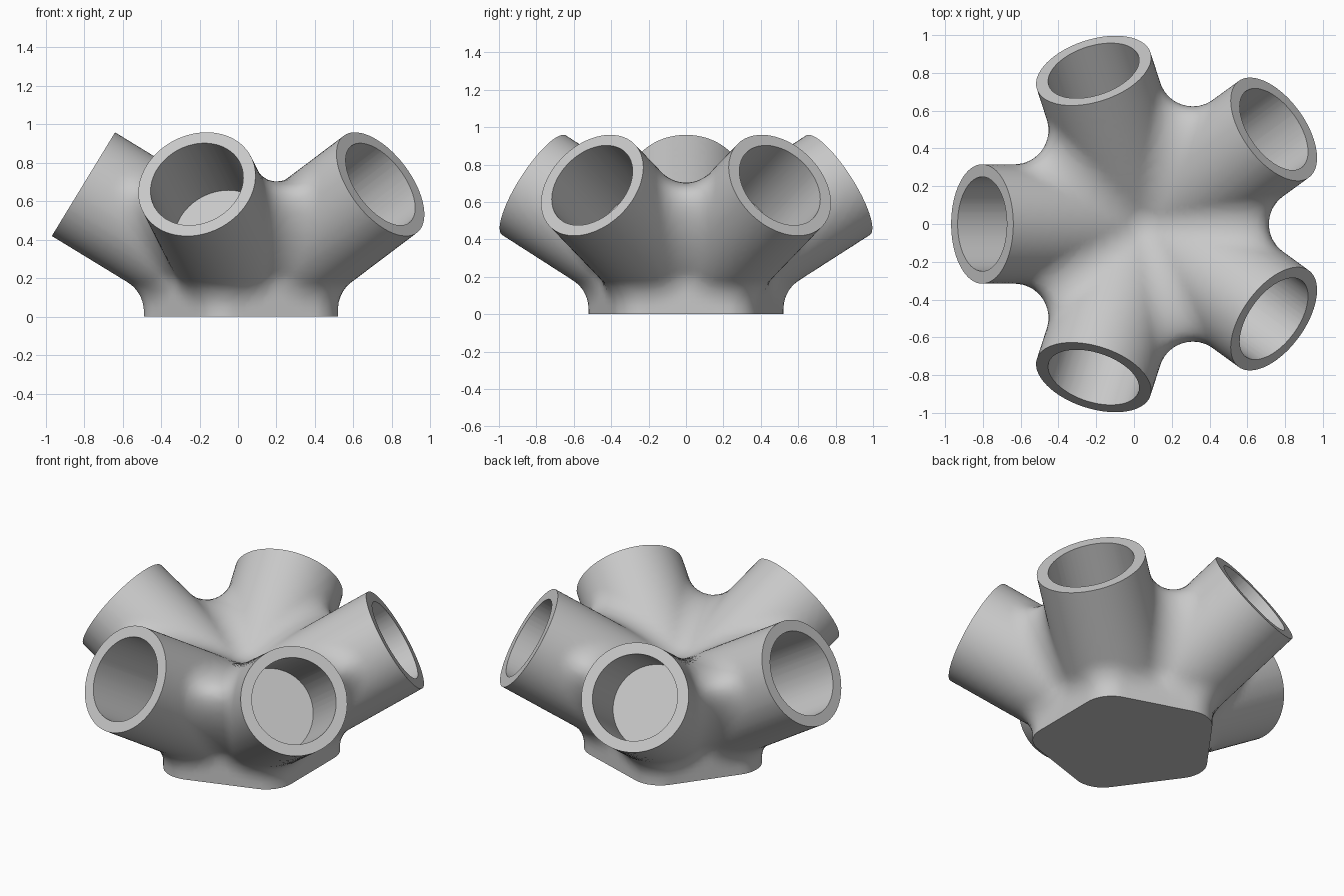
import bpy, bmesh, math
from mathutils import Vector

cube = bpy.data.objects.get("Cube")
if cube:
    bpy.data.objects.remove(cube, do_unlink=True)

# Main dimensions
OUTER, BORE = 0.316, 0.25      # tube radii
LENGTH, FLOOR = 1.0, 0.53      # rim and bore floor, measured along the tube axis
TILT = math.radians(31.4)
FILLET = 0.18                  # rolling-ball radius of all blends
FOOT, CORNER, FOOT_TOP = 0.296, 0.174, 0.15
STEP = 0.031
HUB = Vector((0, 0, 0.168))
SECTOR = math.tau / 5
AXES = [Vector((math.cos(a) * math.cos(TILT), math.sin(a) * math.cos(TILT), math.sin(TILT)))
        for a in [SECTOR * (i + 0.5) for i in range(5)]]


def tube_distance(p, axis):
    """Distance and direction from a round tube that starts at the hub."""
    v = p - HUB
    v = v - axis * max(v.dot(axis), 0)
    size = v.length
    return size - OUTER, (v / size if size > 1e-6 else Vector((0, 0, 1)))


def foot_distance(p):
    """Distance and direction from the rounded pentagonal foot."""
    turn = round(math.atan2(p.y, p.x) / SECTOR) * SECTOR
    c, s = math.cos(turn), math.sin(turn)
    x, y = p.x * c + p.y * s, p.y * c - p.x * s
    half = FOOT * math.tan(SECTOR / 2)
    v = Vector((max(x - FOOT, 0), y - max(-half, min(half, y)), max(p.z - FOOT_TOP, 0)))
    size = v.length
    if size < 1e-6:
        return x - FOOT - CORNER, Vector((c, s, 0))
    v /= size
    return size - CORNER, Vector((v.x * c - v.y * s, v.x * s + v.y * c, v.z))


def parts(p):
    return [tube_distance(p, a) for a in AXES] + [foot_distance(p)]


def blend(p):
    """Distance to the filleted body: find the nearest free place for the fillet ball."""
    near = parts(p)
    d, g = min(near, key=lambda n: n[0])
    if d > FILLET or d < -0.12:
        return d, g
    w = Vector((0, 0, 0))
    for _ in range(3):
        limits = [(n, FILLET - dist + n.dot(w)) for dist, n in near if dist < FILLET + 0.1]
        force = [0.0] * len(limits)
        w = Vector((0, 0, 0))
        for _ in range(16):
            change = 0
            for i, (n, need) in enumerate(limits):
                new = max(0.0, force[i] + need - w.dot(n))
                delta = new - force[i]
                if delta:
                    w += n * delta
                    force[i] = new
                    change = max(change, abs(delta))
            if change < 1e-4:
                break
        near = parts(p + w)
    size = w.length
    return FILLET - size, (w / size if size > 1e-6 else g)


# Sample the body on a grid, using its left-right symmetry
NX, NZ = math.ceil(1.1 / STEP), math.ceil(1.06 / STEP)
samples = {}
for i in range(-NX, NX + 1):
    for j in range(NX + 1):
        for k in range(-3, NZ + 1):
            value = blend(Vector((i, j, k)) * STEP)[0]
            samples[i, j, k] = samples[i, -j, k] = value

# Put one vertex in each grid cell the surface crosses
bm = bmesh.new()
corners = [(a, b, c) for a in (0, 1) for b in (0, 1) for c in (0, 1)]
cell_edges = [(a, b) for a in corners for b in corners
              if a < b and sum(abs(m - n) for m, n in zip(a, b)) == 1]
cells = {}
for i in range(-NX, NX):
    for j in range(-NX, NX):
        for k in range(-3, NZ):
            vals = {c: samples[i + c[0], j + c[1], k + c[2]] for c in corners}
            if (min(vals.values()) < 0) == (max(vals.values()) < 0):
                continue
            hits = [Vector(a).lerp(Vector(b), vals[a] / (vals[a] - vals[b]))
                    for a, b in cell_edges if (vals[a] < 0) != (vals[b] < 0)]
            p = (Vector((i, j, k)) + sum(hits, Vector()) / len(hits)) * STEP
            for _ in range(2):
                d, n = blend(p)
                p = p - n * max(-STEP, min(STEP, d))
            cells[i, j, k] = bm.verts.new(p)

# Join the cells around every crossed grid edge
for key, value in samples.items():
    for axis in range(3):
        end = list(key)
        end[axis] += 1
        other = samples.get(tuple(end))
        if other is None or (value < 0) == (other < 0):
            continue
        u, v = (axis + 1) % 3, (axis + 2) % 3
        ring = []
        for du, dv in ((0, 0), (1, 0), (1, 1), (0, 1)):
            cell = list(key)
            cell[u] -= du
            cell[v] -= dv
            ring.append(cells.get(tuple(cell)))
        if None not in ring:
            bm.faces.new(ring)


def trim(point, normal):
    bmesh.ops.bisect_plane(bm, geom=bm.verts[:] + bm.edges[:] + bm.faces[:], dist=1e-4,
                           plane_co=point, plane_no=normal, clear_outer=True)


def open_edges(point, normal):
    return [e for e in bm.edges if e.is_boundary
            and all(abs((v.co - point).dot(normal)) < 2e-3 for v in e.verts)]


# Trim the tube ends and the underside
DOWN = Vector((0, 0, -1))
for axis in AXES:
    trim(HUB + axis * LENGTH, axis)
trim(Vector(), DOWN)
bmesh.ops.remove_doubles(bm, verts=bm.verts[:], dist=0.002)
bmesh.ops.edgeloop_fill(bm, edges=open_edges(Vector(), DOWN))


def set_ring(verts, axis, radius, along):
    for v in verts:
        r = v.co - HUB
        r -= axis * r.dot(axis)
        v.co = HUB + axis * along + r.normalized() * radius


# Rim, bore and bore floor of each tube
for axis in AXES:
    edges = open_edges(HUB + axis * LENGTH, axis)
    set_ring({v for e in edges for v in e.verts}, axis, OUTER, LENGTH)
    for along in (LENGTH, FLOOR):
        new = bmesh.ops.extrude_edge_only(bm, edges=edges)["geom"]
        verts = [g for g in new if isinstance(g, bmesh.types.BMVert)]
        ring = set(verts)
        edges = [g for g in new if isinstance(g, bmesh.types.BMEdge)
                 and all(v in ring for v in g.verts)]
        set_ring(verts, axis, BORE, along)
    bmesh.ops.edgeloop_fill(bm, edges=edges)

bmesh.ops.translate(bm, verts=bm.verts[:], vec=(0.05, 0, 0))
bmesh.ops.recalc_face_normals(bm, faces=bm.faces[:])
mesh = bpy.data.meshes.new("five_tube_body")
bm.to_mesh(mesh)
bm.free()
body = bpy.data.objects.new("five_tube_body", mesh)
bpy.context.collection.objects.link(body)

# Single grey material
grey = bpy.data.materials.new("light_grey")
grey.use_nodes = True
colour = (0.58, 0.58, 0.58, 1)
grey.diffuse_color = colour
grey.node_tree.nodes["Principled BSDF"].inputs["Base Color"].default_value = colour
mesh.materials.append(grey)

bpy.ops.object.select_all(action="DESELECT")
body.select_set(True)
bpy.context.view_layer.objects.active = body
bpy.ops.object.shade_smooth_by_angle(angle=math.radians(35))
